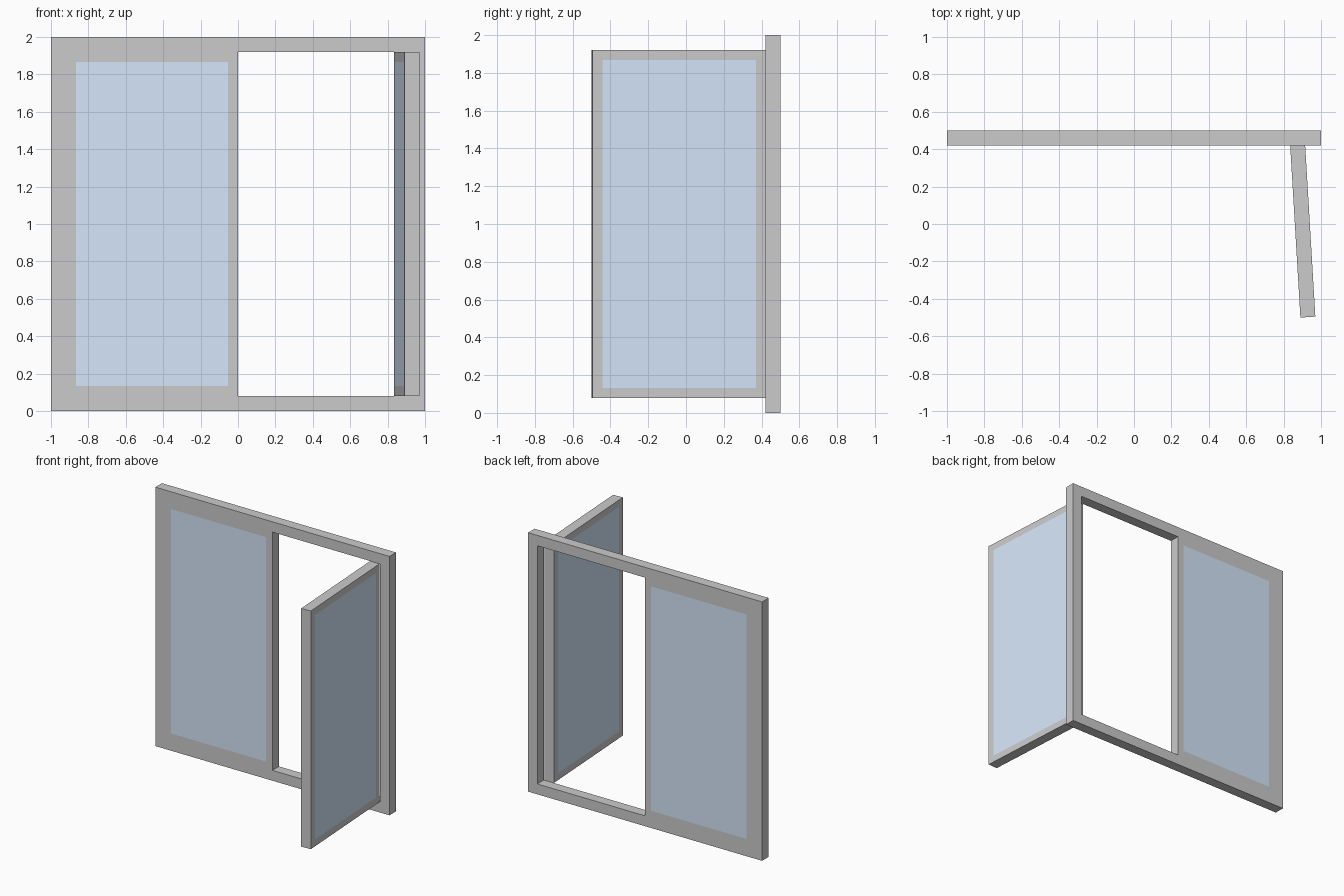
import bpy, bmesh
from math import radians

if "Cube" in bpy.data.objects:
    bpy.data.objects.remove(bpy.data.objects["Cube"])

T = 0.08       # depth of frame and sashes
BORDER = 0.08  # outer frame width
RAIL = 0.053   # sash rail width
Z0, Z1 = BORDER, 2 - BORDER


def add_object(name, bm, loc, angle=0.0, mat=None):
    bmesh.ops.recalc_face_normals(bm, faces=bm.faces)
    me = bpy.data.meshes.new(name)
    bm.to_mesh(me)
    bm.free()
    ob = bpy.data.objects.new(name, me)
    ob.location = loc
    ob.rotation_euler.z = angle
    bpy.context.collection.objects.link(ob)
    if mat:
        me.materials.append(mat)
    return ob


def rect(bm, x0, x1, z0, z1, y):
    return [bm.verts.new((x, y, z)) for x, z in ((x0, z0), (x1, z0), (x1, z1), (x0, z1))]


def ring(name, x0, x1, z0, z1, w, loc, angle=0.0):
    """Rectangular border of width w and depth T."""
    bm = bmesh.new()
    loops = [rect(bm, x0 + i, x1 - i, z0 + i, z1 - i, y)
             for i, y in ((0, 0), (w, 0), (w, T), (0, T))]
    for a, b in zip(loops, loops[1:] + loops[:1]):
        for k in range(4):
            n = (k + 1) % 4
            bm.faces.new((a[k], a[n], b[n], b[k]))
    return add_object(name, bm, loc, angle)


def pane(name, x0, x1, z0, z1, loc, angle=0.0):
    """Glass block flush with both sides of its sash."""
    bm = bmesh.new()
    a, b = rect(bm, x0, x1, z0, z1, 0), rect(bm, x0, x1, z0, z1, T)
    bm.faces.new(a)
    bm.faces.new(b)
    for k in range(4):
        n = (k + 1) % 4
        bm.faces.new((a[k], a[n], b[n], b[k]))
    return add_object(name, bm, loc, angle, glass)


glass = bpy.data.materials.new("glass_blue")
glass.diffuse_color = (0.67, 0.79, 0.96, 1)
glass.use_nodes = True
glass.node_tree.nodes["Principled BSDF"].inputs["Base Color"].default_value = glass.diffuse_color

# fixed outer frame
ring("outer_frame", -1, 1, 0, 2, BORDER, (0, 0.42, 0))

# closed left sash and open right sash, each extending left from its origin
for side, loc, angle in (("left", (0, 0.42, 0), 0.0),
                         ("right", (0.915, 0.423, 0), radians(93.4))):
    ring(side + "_sash", -0.92, 0, Z0, Z1, RAIL, loc, angle)
    pane(side + "_glass", -0.92 + RAIL, -RAIL, Z0 + RAIL, Z1 - RAIL, loc, angle)
